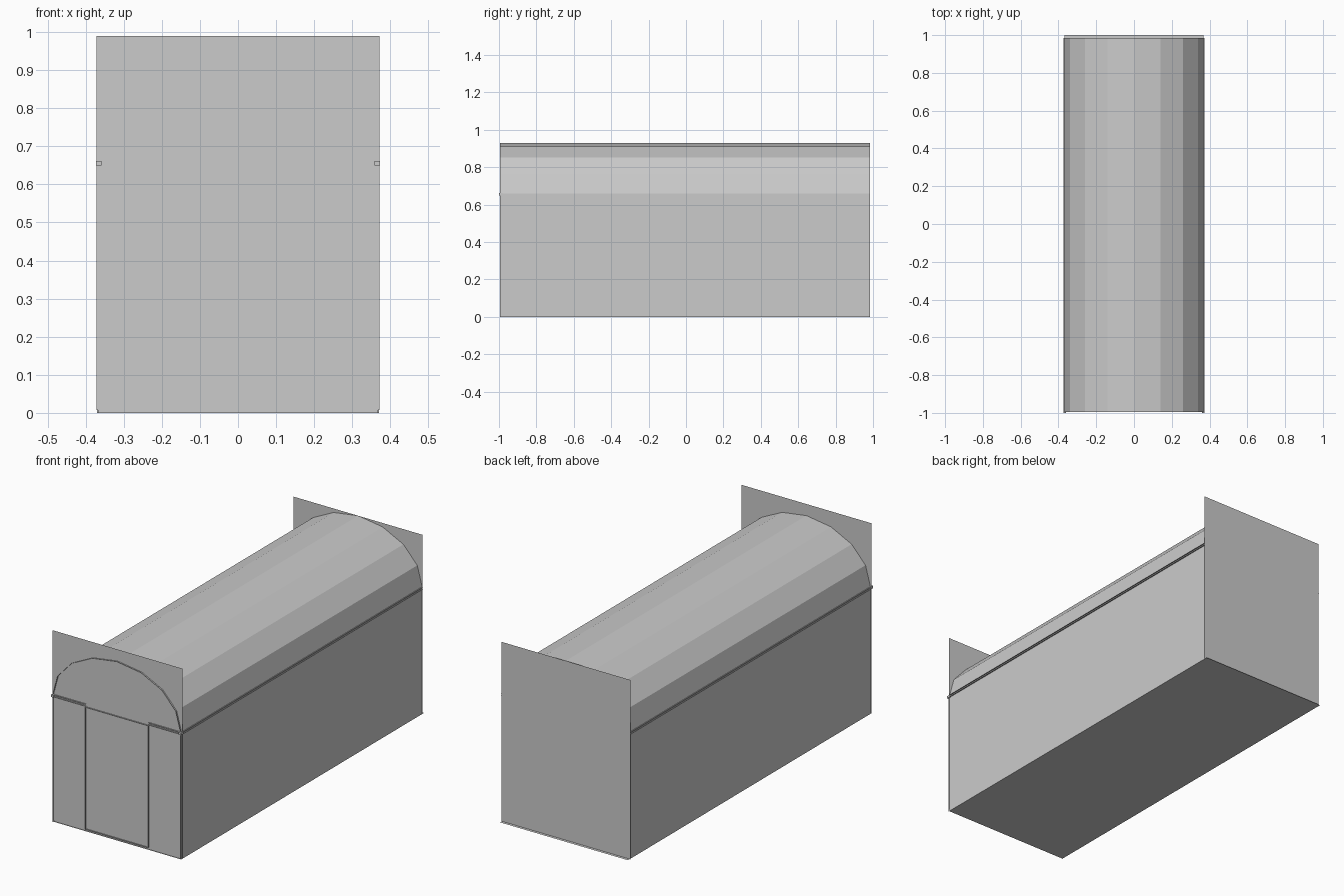
import bpy, math

if "Cube" in bpy.data.objects:
    bpy.data.objects.remove(bpy.data.objects["Cube"])

W = 0.367            # half width of the body
F, B = -0.995, 0.985  # front and back ends of the body
EAVE = 0.66


def mesh(name, verts, faces):
    me = bpy.data.meshes.new(name)
    me.from_pydata(verts, [], faces)
    me.update()
    ob = bpy.data.objects.new(name, me)
    bpy.context.collection.objects.link(ob)
    return ob


def sweep(name, profile, y0, y1):
    """Flat-faced sheet: an x-z profile drawn along y."""
    n = len(profile)
    verts = [(x, y, z) for y in (y0, y1) for x, z in profile]
    return mesh(name, verts, [(i, i + 1, n + i + 1, n + i) for i in range(n - 1)])


def panel(name, hw, y, z0, z1):
    """Upright sheet facing along y."""
    return mesh(name, [(-hw, y, z0), (hw, y, z0), (hw, y, z1), (-hw, y, z1)], [(0, 1, 2, 3)])


def box(name, center, size):
    bpy.ops.mesh.primitive_cube_add(size=1, location=center)
    ob = bpy.context.object
    ob.name = name
    ob.scale = size
    return ob


# Barrel roof: half ellipse in eight flat strips
arch = [(-W * math.cos(math.pi * i / 8), EAVE + 0.27 * math.sin(math.pi * i / 8)) for i in range(9)]
sweep("barrel_roof", arch, F, B)

# Side walls and floor
for s, side in ((-1, "left"), (1, "right")):
    sweep(side + "_wall", [(s * W, 0), (s * W, EAVE)], F, B)
    # Thin eave ledges and the small block at their front end
    for z in (0.65, EAVE):
        sweep(side + "_eave_ledge", [(s * W, z), (s * 0.373, z)], F, B)
    box(side + "_eave_end", (s * 0.366, -0.99, 0.655), (0.014, 0.02, 0.012))
sweep("floor", [(-W, 0), (W, 0)], -0.99, 1.0)

# End sheets: the front one stands taller than the roof
panel("front_wall", 0.372, -0.987, 0.008, 0.99)
panel("back_wall", 0.37, B, 0.0, 0.93)
panel("front_sill", W, -0.985, 0.0, 0.008)

# Shallow fins on the front: door surround and lintel ledges
door = [(-0.18, 0.012), (-0.18, 0.645), (0.18, 0.645), (0.18, 0.012), (-0.18, 0.012)]
sweep("door_surround", door, F, -0.987)
for s in (-1, 1):
    for z in (0.65, EAVE):
        sweep("front_ledge", [(s * 0.18, z), (s * W, z)], F, -0.987)
